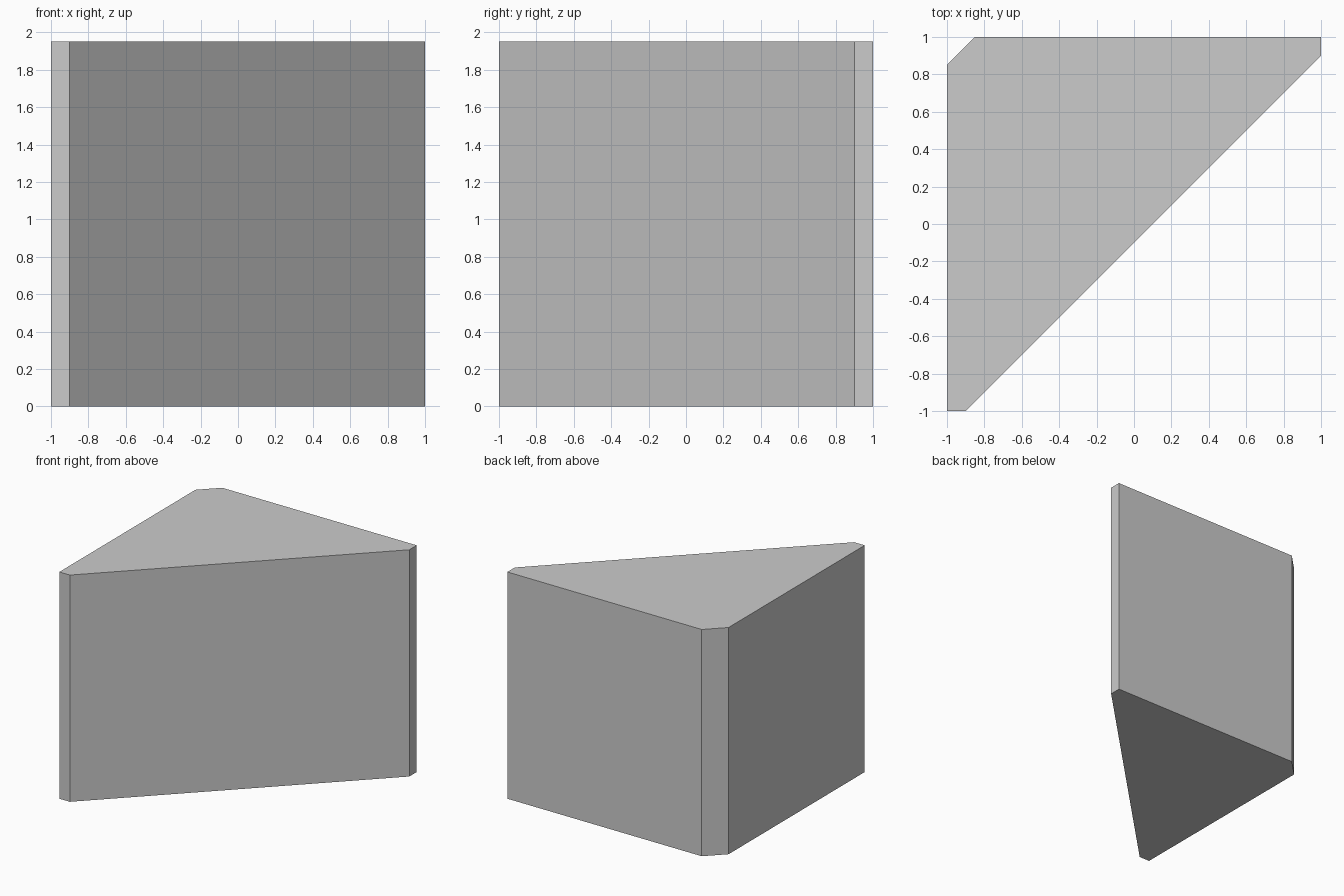
import bpy, bmesh

if "Cube" in bpy.data.objects:
    bpy.data.objects.remove(bpy.data.objects["Cube"])

HEIGHT = 1.95
# Footprint: right-angled triangle with its three corners cut off
FOOTPRINT = [(-1, -1), (-0.9, -1), (1, 0.9), (1, 1), (-0.85, 1), (-1, 0.85)]


def prism(name, outline, height):
    """Extrude a flat outline straight up into a closed solid."""
    bm = bmesh.new()
    base = bm.faces.new([bm.verts.new((x, y, 0)) for x, y in outline])
    top = bmesh.ops.extrude_face_region(bm, geom=[base], use_keep_orig=True)
    moved = [v for v in top["geom"] if isinstance(v, bmesh.types.BMVert)]
    bmesh.ops.translate(bm, verts=moved, vec=(0, 0, height))
    bmesh.ops.recalc_face_normals(bm, faces=bm.faces)
    mesh = bpy.data.meshes.new(name)
    bm.to_mesh(mesh)
    bm.free()
    obj = bpy.data.objects.new(name, mesh)
    bpy.context.collection.objects.link(obj)
    return obj


# Corner block
prism("corner_block", FOOTPRINT, HEIGHT)
